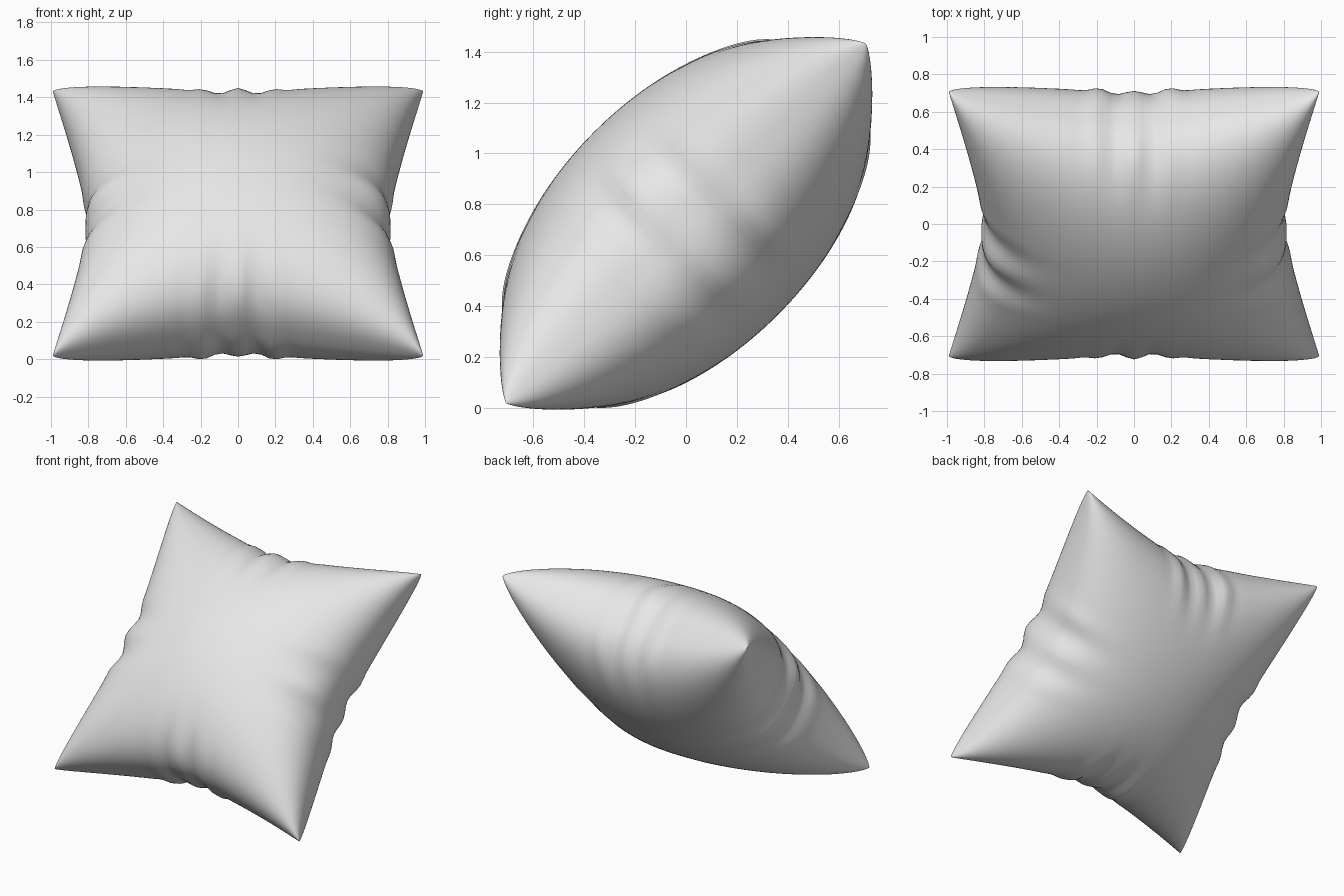
import bpy, bmesh, math
from mathutils import Matrix

default = bpy.data.objects.get("Cube")
if default:
    bpy.data.objects.remove(default, do_unlink=True)

THICK, PINCH, CELLS = 0.51, 0.19, 72


def folds(along, across, period):
    """Gathered folds around the middle of a seam, fading towards the centre."""
    envelope = math.exp(-(along / 0.26) ** 4) * abs(across) ** 7
    return envelope * math.cos(math.tau * along / period)


def cushion_point(a, b, side):
    """Map a unit square to one inflated face with drawn-in seams."""
    ta, tb = a * math.pi / 2, b * math.pi / 2
    s, t = math.sin(ta), math.sin(tb)
    u = s * (1 - PINCH * (1 - abs(t) ** 1.4)) * 0.99
    v = t * (1 - PINCH * (1 - abs(s) ** 1.4))
    puff = THICK * max(math.cos(ta) * math.cos(tb), 0) ** 0.8
    end_fold, side_fold = folds(s, t, 0.21), folds(t + 0.04, s, 0.3)
    puff *= 1 + 0.14 * end_fold + 0.16 * side_fold
    v += math.copysign(0.012, t) * end_fold
    u += math.copysign(0.012, s) * side_fold
    seam_wave = 0.02 * (folds(s, t, 0.4) + folds(t, s, 0.45))
    return u, v, side * puff + seam_wave


# Two inflated faces sewn together along the seam
bm = bmesh.new()
for side in (1, -1):
    made = bmesh.ops.create_grid(bm, x_segments=CELLS, y_segments=CELLS, size=1)
    for vert in made["verts"]:
        vert.co = cushion_point(vert.co.x, vert.co.y, side)
bmesh.ops.remove_doubles(bm, verts=bm.verts, dist=0.0005)
bmesh.ops.recalc_face_normals(bm, faces=bm.faces)

# Lean the cushion back
bm.transform(Matrix.Translation((0, 0, 0.725)) @ Matrix.Rotation(math.radians(45), 4, "X"))
mesh = bpy.data.meshes.new("cushion")
bm.to_mesh(mesh)
bm.free()
cushion = bpy.data.objects.new("cushion", mesh)
bpy.context.collection.objects.link(cushion)

# Plain fabric
fabric = bpy.data.materials.new("light grey fabric")
fabric.use_nodes = True
colour = (0.8, 0.8, 0.8, 1)
fabric.diffuse_color = colour
fabric.node_tree.nodes["Principled BSDF"].inputs["Base Color"].default_value = colour
mesh.materials.append(fabric)

bpy.context.view_layer.objects.active = cushion
cushion.select_set(True)
bpy.ops.object.shade_smooth_by_angle(angle=math.radians(60))
